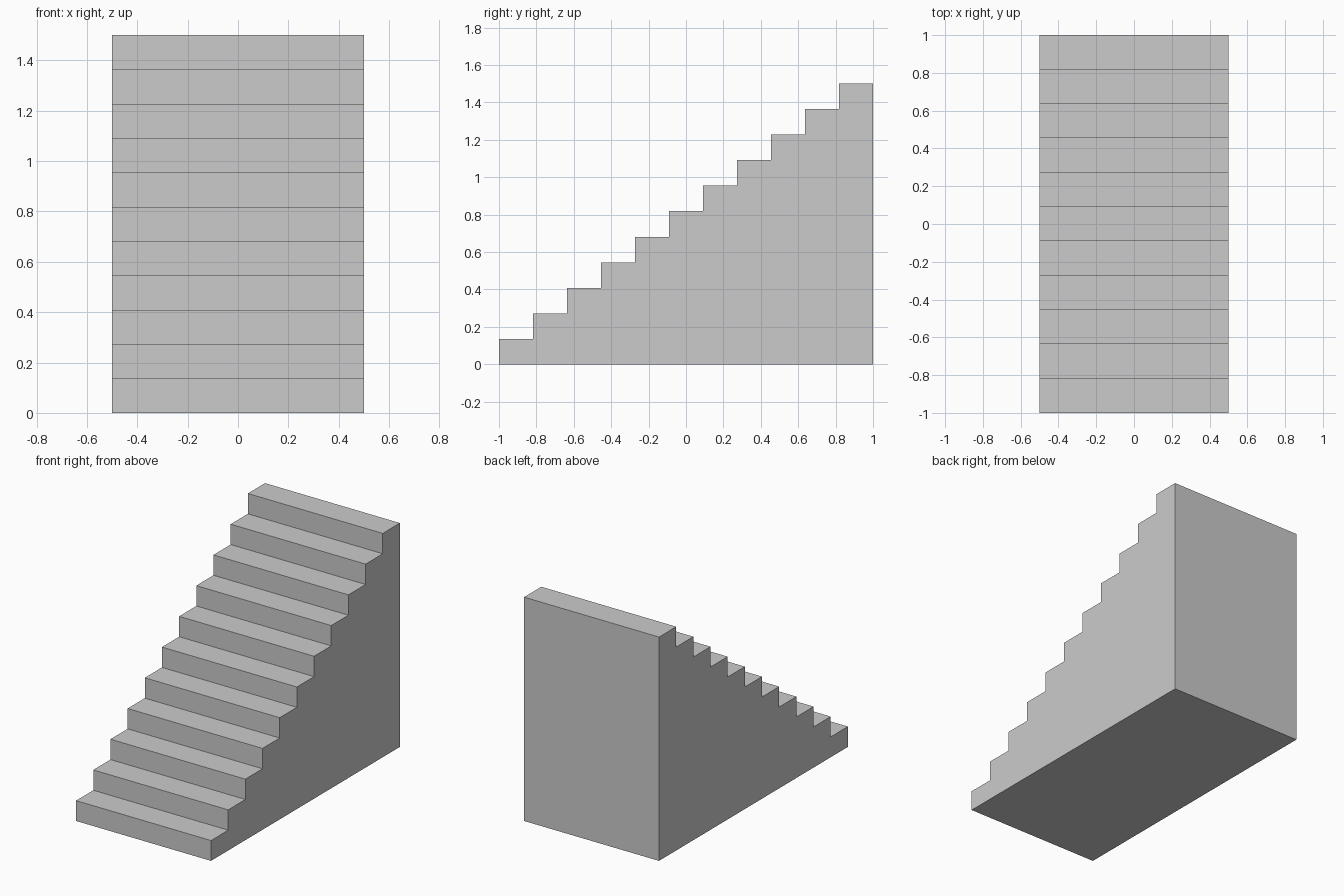
import bpy, bmesh

if "Cube" in bpy.data.objects:
    bpy.data.objects.remove(bpy.data.objects["Cube"])

STEPS = 11
WIDTH, LENGTH, HEIGHT = 1.0, 2.0, 1.5
run, rise = LENGTH / STEPS, HEIGHT / STEPS

# Side profile: bottom front corner, one riser and tread per step, bottom back corner
profile = [(-LENGTH / 2, 0)]
for i in range(STEPS):
    y, z = -LENGTH / 2 + i * run, (i + 1) * rise
    profile += [(y, z), (y + run, z)]
profile.append((LENGTH / 2, 0))

# Solid staircase: extrude the profile across the width
bm = bmesh.new()
side = bm.faces.new([bm.verts.new((-WIDTH / 2, y, z)) for y, z in profile])
extruded = bmesh.ops.extrude_face_region(bm, geom=[side], use_keep_orig=True)
verts = [g for g in extruded["geom"] if isinstance(g, bmesh.types.BMVert)]
bmesh.ops.translate(bm, verts=verts, vec=(WIDTH, 0, 0))
bmesh.ops.recalc_face_normals(bm, faces=bm.faces)

mesh = bpy.data.meshes.new("staircase")
bm.to_mesh(mesh)
bm.free()
bpy.context.collection.objects.link(bpy.data.objects.new("staircase", mesh))
